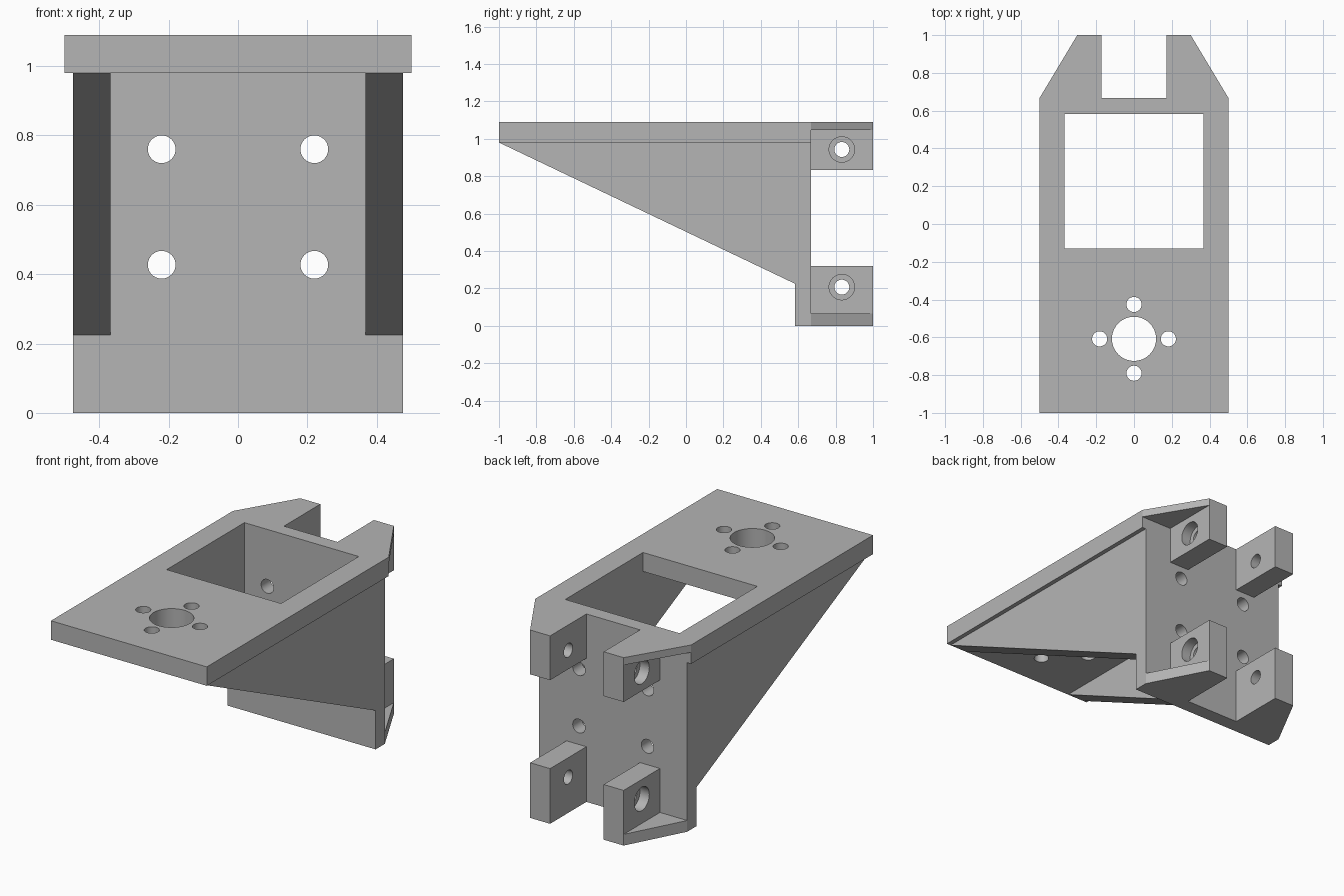
import bpy
import bmesh
import math
from mathutils import Vector

if "Cube" in bpy.data.objects:
    bpy.data.objects.remove(bpy.data.objects["Cube"], do_unlink=True)

GREY = (0.46, 0.46, 0.46, 1.0)
grey = bpy.data.materials.new("plain_grey")
grey.use_nodes = True
grey.diffuse_color = GREY
grey.node_tree.nodes["Principled BSDF"].inputs["Base Color"].default_value = GREY


def place(axis, a, b, depth):
    """Map profile coordinates and a depth along an axis to model space."""
    return Vector({"X": (depth, a, b), "Y": (a, depth, b), "Z": (a, b, depth)}[axis])


def prism(name, axis, lo, hi, *outlines):
    """Extrude closed outlines along an axis, as one object."""
    bm = bmesh.new()
    for outline in outlines:
        face = bm.faces.new([bm.verts.new(place(axis, a, b, lo)) for a, b in outline])
        out = bmesh.ops.extrude_face_region(bm, geom=[face])
        moved = [g for g in out["geom"] if isinstance(g, bmesh.types.BMVert)]
        bmesh.ops.translate(bm, verts=moved, vec=place(axis, 0, 0, hi - lo))
    bmesh.ops.recalc_face_normals(bm, faces=bm.faces)
    mesh = bpy.data.meshes.new(name)
    bm.to_mesh(mesh)
    bm.free()
    mesh.materials.append(grey)
    obj = bpy.data.objects.new(name, mesh)
    bpy.context.collection.objects.link(obj)
    return obj


def rect(a0, a1, b0, b1):
    return [(a0, b0), (a1, b0), (a1, b1), (a0, b1)]


def circle(a, b, r, n=40):
    turns = [math.tau * i / n for i in range(n)]
    return [(a + r * math.cos(t), b + r * math.sin(t)) for t in turns]


def cut(obj, axis, lo, hi, *outlines):
    """Cut extruded outlines out of an object and discard the cutter."""
    cutter = prism("cutter", axis, lo, hi, *outlines)
    cutter.hide_render = True
    mod = obj.modifiers.new("cut", "BOOLEAN")
    mod.operation = "DIFFERENCE"
    mod.solver = "EXACT"
    mod.object = cutter
    graph = bpy.context.evaluated_depsgraph_get()
    mesh = bpy.data.meshes.new_from_object(obj.evaluated_get(graph))
    obj.modifiers.clear()
    obj.data = mesh
    bpy.data.objects.remove(cutter, do_unlink=True)


def smooth(obj):
    bpy.ops.object.select_all(action="DESELECT")
    obj.select_set(True)
    bpy.context.view_layer.objects.active = obj
    bpy.ops.object.shade_smooth_by_angle(angle=math.radians(30))


# Shared dimensions
BACK, WALL, TIP = 0.667, 0.583, 1.0
SIDE, INNER, EDGE = 0.475, 0.367, 0.5
SLOT, LUG = 0.172, 0.3
TOP, UNDER, EAR = 1.09, 0.98, 1.047
FLOOR = 0.065
STEP = 0.225

# Top plate with square window and motor mounting holes
plate = prism("top_plate", "Z", UNDER, TOP, rect(-EDGE, EDGE, -1, BACK))
cut(plate, "Z", 0.9, 1.2, rect(-INNER, INNER, -0.13, WALL))
cy, ring = -0.608, 0.182
small = [circle(ring * dx, cy + ring * dy, 0.04)
         for dx, dy in ((1, 0), (-1, 0), (0, 1), (0, -1))]
cut(plate, "Z", 0.9, 1.2, circle(0, cy, 0.117), *small)
smooth(plate)

# Back wall with four screw holes
wall = prism("back_wall", "Y", WALL, BACK, rect(-SIDE, SIDE, 0, UNDER))
cut(wall, "Y", 0.5, 0.8,
    *[circle(x, z, 0.04) for x in (-0.22, 0.22) for z in (0.427, 0.76)])
smooth(wall)

for s, side in ((1, "left"), (-1, "right")):
    # Triangular side gusset
    prism(side + "_gusset", "X", min(s * INNER, s * SIDE), max(s * INNER, s * SIDE),
          [(-1, UNDER), (WALL, STEP), (WALL, UNDER)])

    # Tapered thin flanges above and below the lugs
    for name, wide, lo, hi in (("upper", EDGE, EAR, TOP), ("lower", SIDE, 0, FLOOR)):
        prism(f"{side}_{name}_flange", "Z", lo, hi,
              [(s * SLOT, BACK), (s * wide, BACK), (s * LUG, TIP), (s * SLOT, TIP)])

    # Hinge lugs with a bolt hole, counterbored from the outside
    for name, lo, hi, hz in (("upper", 0.833, EAR, 0.943), ("lower", FLOOR, 0.32, 0.207)):
        lug = prism(f"{side}_{name}_lug", "X", min(s * SLOT, s * LUG),
                    max(s * SLOT, s * LUG), rect(BACK, TIP, lo, hi))
        cut(lug, "X", -0.4, 0.4, circle(0.833, hz, 0.04))
        a, b = sorted((s * 0.24, s * 0.4))
        cut(lug, "X", a, b, circle(0.833, hz, 0.068))
        smooth(lug)
